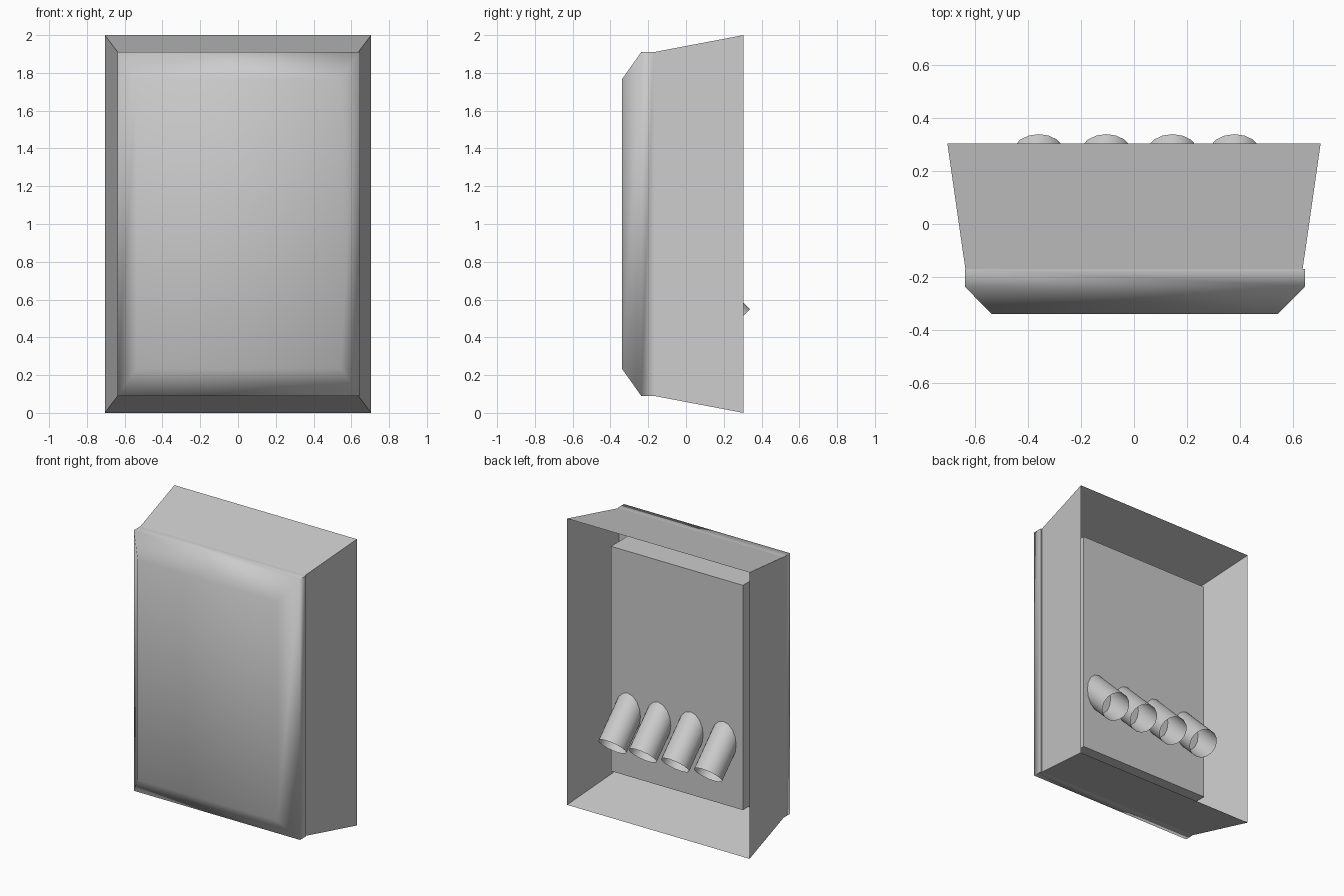
import bpy, bmesh, math
from mathutils import Vector, Matrix

if "Cube" in bpy.data.objects:
    bpy.data.objects.remove(bpy.data.objects["Cube"])


def loft(name, sections, cap=False, smooth=None):
    """Skin rectangles (y, x0, x1, z0, z1) along y."""
    bm = bmesh.new()
    rings = [[bm.verts.new(p) for p in ((x0, y, z0), (x1, y, z0), (x1, y, z1), (x0, y, z1))]
             for y, x0, x1, z0, z1 in sections]
    for a, b in zip(rings, rings[1:]):
        for i in range(4):
            j = (i + 1) % 4
            bm.faces.new((a[i], a[j], b[j], b[i]))
    if cap:
        bm.faces.new(rings[0])
        bm.faces.new(rings[-1])
    bmesh.ops.recalc_face_normals(bm, faces=bm.faces)
    return finish(name, bm, smooth)


def finish(name, bm, smooth=None):
    mesh = bpy.data.meshes.new(name)
    bm.to_mesh(mesh)
    bm.free()
    ob = bpy.data.objects.new(name, mesh)
    bpy.context.collection.objects.link(ob)
    if smooth:
        bpy.ops.object.select_all(action='DESELECT')
        ob.select_set(True)
        bpy.context.view_layer.objects.active = ob
        bpy.ops.object.shade_smooth_by_angle(angle=math.radians(smooth))
    return ob


# Thin flared frame, open at the back
loft("outer_frame", [(-0.17, -0.637, 0.637, 0.09, 1.91),
                     (0.305, -0.705, 0.705, 0.0, 2.0)])

# Front panel with softly shaded chamfer
loft("front_panel", [(-0.34, -0.537, 0.543, 0.235, 1.765),
                     (-0.237, -0.639, 0.645, 0.09, 1.91),
                     (-0.17, -0.639, 0.645, 0.09, 1.91)], cap=True, smooth=65)

# Raised box inside the frame
loft("rear_box", [(-0.2, -0.51, 0.51, 0.21, 1.78),
                  (0.1, -0.51, 0.51, 0.21, 1.78)], cap=True)

# Four open tubes slanting down and out of the rear box
radius, length = 0.098, 0.4
axis = Vector((0, -1, 1)).normalized()
for n, x in enumerate((-0.36, -0.105, 0.145, 0.38), 1):
    bm = bmesh.new()
    end = Vector((x, 0.27, 0.48))
    turn = Matrix.Translation(end + axis * length / 2) @ Matrix.Rotation(math.radians(45), 4, 'X')
    bmesh.ops.create_cone(bm, cap_ends=False, segments=16, radius1=radius,
                          radius2=radius, depth=length, matrix=turn)
    finish(f"slanted_tube_{n}", bm, smooth=40)
